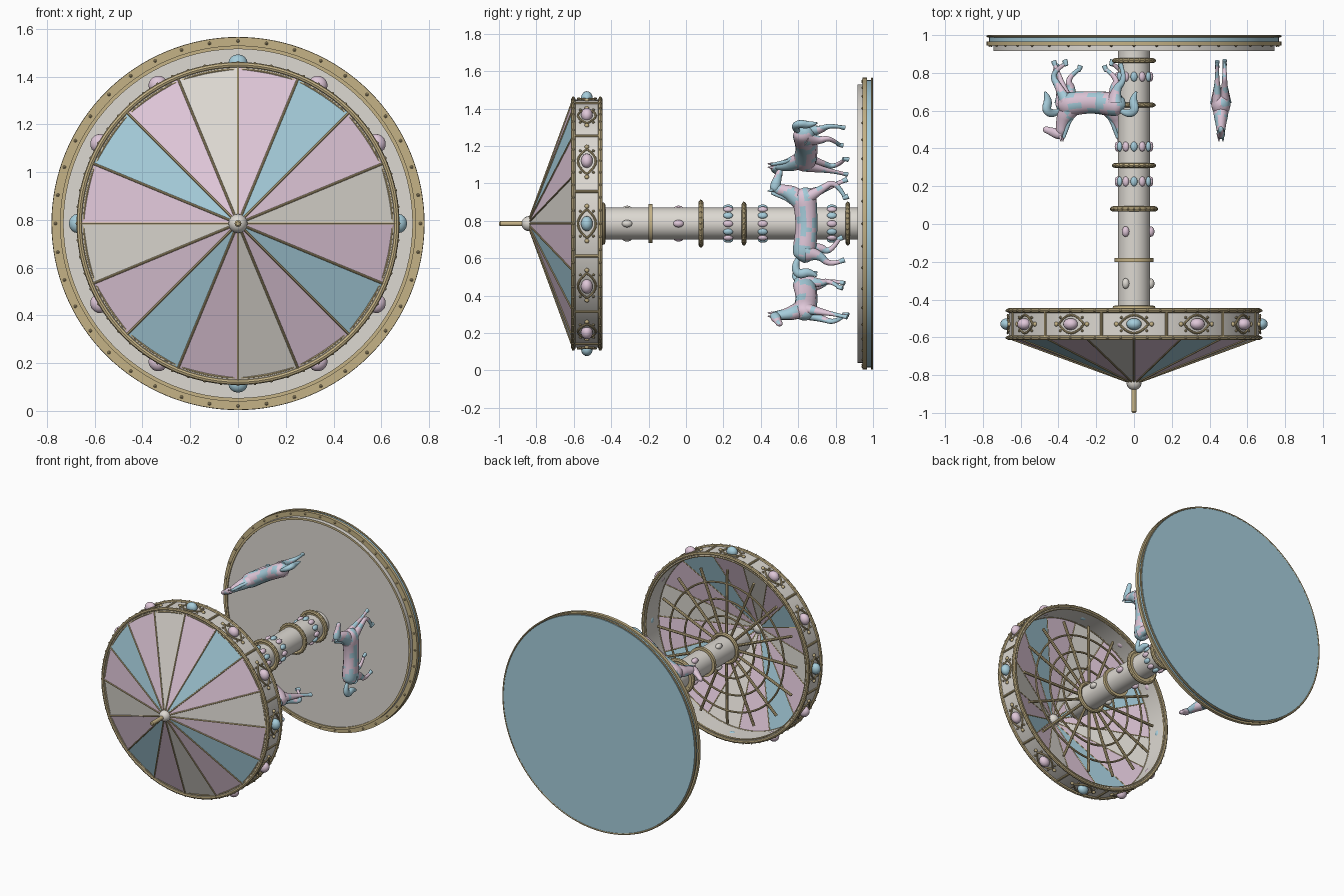
import bpy, bmesh
from math import sin, cos, pi, tau
from mathutils import Matrix, Vector, noise

cube = bpy.data.objects.get("Cube")
if cube:
    bpy.data.objects.remove(cube)

# Colours
MATS = []
for label, rgb in (("cream", (.72, .69, .64)), ("gold", (.56, .45, .24)),
                   ("pink", (.74, .57, .69)), ("blue", (.38, .61, .71))):
    m = bpy.data.materials.new(label)
    m.use_nodes = True
    m.diffuse_color = (*rgb, 1)
    m.node_tree.nodes["Principled BSDF"].inputs["Base Color"].default_value = (*rgb, 1)
    MATS.append(m)
CREAM, GOLD, PINK, BLUE = range(4)

# Everything is built upright about the z axis, then laid on its back
LAY = Matrix.Translation((0, 0, .785)) @ Matrix.Rotation(pi / 2, 4, "X")


def polar(a, r, h):
    return Vector((r * cos(a), r * sin(a), h))


def finish(name, bm, sharp=.6, place=Matrix()):
    bmesh.ops.recalc_face_normals(bm, faces=bm.faces)
    me = bpy.data.meshes.new(name)
    bm.to_mesh(me)
    bm.free()
    for m in MATS:
        me.materials.append(m)
    me.shade_smooth()
    me.set_sharp_from_angle(angle=sharp)
    ob = bpy.data.objects.new(name, me)
    bpy.context.collection.objects.link(ob)
    ob.matrix_world = LAY @ place
    return ob


def lathe(bm, profile, mats, seg=96, closed=False):
    """Revolve (r, h) points; mats is one index or one per profile step."""
    rings = [[bm.verts.new(polar(tau * i / seg, r, h)) for i in range(seg)] for r, h in profile]
    steps = len(rings) if closed else len(rings) - 1
    for k in range(steps):
        lo, hi = rings[k], rings[(k + 1) % len(rings)]
        for i in range(seg):
            j = (i + 1) % seg
            f = bm.faces.new((lo[i], lo[j], hi[j], hi[i]))
            f.material_index = mats if isinstance(mats, int) else mats[k]
    bmesh.ops.remove_doubles(bm, verts=bm.verts, dist=1e-5)


def hoop(bm, r, h, t, seg=72, stretch=1):
    lathe(bm, [(r + t * cos(q * tau / 8), h + stretch * t * sin(q * tau / 8)) for q in range(8)],
          GOLD, seg, True)


def ball(bm, a, r, h, size, mat, fine=True):
    """Ellipsoid sized (radial, tangent, axial) at a polar position."""
    mx = Matrix.Rotation(a, 4, "Z") @ Matrix.Translation((r, 0, h)) @ Matrix.Diagonal((*size, 1))
    if fine:
        out = bmesh.ops.create_uvsphere(bm, u_segments=16, v_segments=10, radius=1, matrix=mx)
    else:
        out = bmesh.ops.create_icosphere(bm, subdivisions=1, radius=1, matrix=mx)
    for f in {f for v in out["verts"] for f in v.link_faces}:
        f.material_index = mat


def beads(bm, n, r, h, t):
    for i in range(n):
        ball(bm, tau * i / n, r, h, (t, t, t), GOLD, False)


def tube(bm, pts, radii, mat=GOLD, cyclic=False, smooth=False, sides=2):
    """Sweep a round section along points, with a radius at each one."""
    cu = bpy.data.curves.new("sweep", "CURVE")
    cu.dimensions = "3D"
    cu.bevel_depth, cu.bevel_resolution, cu.use_fill_caps = 1, sides, True
    cu.resolution_u = 8
    sp = cu.splines.new("NURBS" if smooth else "POLY")
    sp.points.add(len(pts) - 1)
    for i, (p, co) in enumerate(zip(sp.points, pts)):
        p.co = (*co, 1)
        p.radius = radii if isinstance(radii, float) else radii[i]
    sp.use_cyclic_u = cyclic
    if smooth:
        sp.order_u, sp.use_endpoint_u = 3, True
    ob = bpy.data.objects.new("sweep", cu)
    me = bpy.data.meshes.new_from_object(ob)
    start = len(bm.faces)
    bm.from_mesh(me)
    bm.faces.ensure_lookup_table()
    for f in bm.faces[start:]:
        f.material_index = mat
    bpy.data.objects.remove(ob)
    bpy.data.curves.remove(cu)
    bpy.data.meshes.remove(me)


# Round platform with stepped gold rim
bm = bmesh.new()
lathe(bm, [(0, -1), (.768, -1), (.768, -.967), (.78, -.967), (.78, -.945), (.745, -.945),
           (.745, -.917), (.73, -.917), (.73, -.925), (0, -.925)],
      [BLUE, BLUE, GOLD, GOLD, GOLD, CREAM, GOLD, GOLD, CREAM], 128)
hoop(bm, .775, -.994, .006, 128)
beads(bm, 40, .764, -.945, .008)
finish("platform", bm)

# Central column
bm = bmesh.new()
lathe(bm, [(0, -.925), (.085, -.925), (.085, .62), (0, .62)], CREAM, 48)
finish("column", bm)

# Gold collars on the column
bm = bmesh.new()
for h, r, t in ((-.865, .102, .013), (-.63, .1, .012), (-.31, .102, .013), (-.08, .112, .014)):
    hoop(bm, r, h, t, 48)
    lathe(bm, [(.08, h - .008), (r, h - .008), (r, h + .008), (.08, h + .008)], GOLD, 48)
    beads(bm, 24, r + t * .6, h, .009)
lathe(bm, [(.08, .18), (.104, .18), (.104, .2), (.08, .2)], GOLD, 48)
hoop(bm, .1, .445, .014, 48)
finish("column_collars", bm)

# Jewels set into the column
bm = bmesh.new()
for h in (-.78, -.41, -.225):
    for i in range(12):
        ball(bm, tau * i / 12, .088, h, (.014, .018, .026), (PINK, BLUE)[i % 2])
for h in (.04, .315):
    for i in range(3):
        ball(bm, tau * i / 3, .088, h, (.02, .02, .028), CREAM if h > .1 else PINK)
finish("column_jewels", bm)

# Sixteen-sided canopy roof in coloured wedges
bm = bmesh.new()
lathe(bm, [(.655, .605), (0, .845)], CREAM, 16)
for f in bm.faces:
    c = f.calc_center_median()
    k = int((Vector((c.x, c.y)).angle_signed(Vector((1, 0))) % tau) / (tau / 16))
    f.material_index = (CREAM, PINK, BLUE, PINK)[k % 4]
finish("canopy_roof", bm, .01)

# Seams and roof finial
bm = bmesh.new()
for i in range(16):
    a = tau * i / 16
    tube(bm, [polar(a, .655, .607), polar(a, .02, .84)], .005)
finish("roof_seams", bm)
bm = bmesh.new()
ball(bm, 0, 0, .84, (.04, .04, .04), CREAM)
lathe(bm, [(0, .86), (.014, .86), (.014, .992), (.008, 1), (0, 1)], GOLD, 16)
finish("roof_finial", bm)

# Canopy drum with gold edges and dividers
bm = bmesh.new()
lathe(bm, [(.663, .455), (.663, .605), (.642, .605), (.642, .455)], CREAM, 96, True)
finish("canopy_drum", bm)
bm = bmesh.new()
for h in (.458, .602):
    hoop(bm, .664, h, .012, 96)
    beads(bm, 60, .673, h, .008)
    hoop(bm, .645, h, .006, 96)
for i in range(12):
    a = tau * (i + .5) / 12
    tube(bm, [polar(a, .664, .455), polar(a, .664, .605)], .008)
finish("drum_trim", bm)

# Eye-shaped frames with jewels round the drum
frames, jewels = bmesh.new(), bmesh.new()
for i in range(12):
    a = tau * i / 12
    loop = []
    for q in range(24):
        t = cos(tau * q / 24)
        bulge = .048 * (1 - t * t) * (1 if q < 12 else -1)
        loop.append(polar(a + .115 * t, .668, .53 + bulge))
    tube(frames, loop, .006, cyclic=True)
    for side in (-1, 1):
        ball(frames, a + side * .14, .667, .53, (.01, .012, .012), GOLD)
        for up in (-1, 1):
            ball(frames, a + side * .1, .667, .53 + up * .035, (.008, .008, .008), GOLD, False)
    ball(jewels, a, .672, .53, (.036, .04, .031), BLUE if i % 3 == 0 else PINK)
finish("drum_frames", frames)
finish("drum_jewels", jewels)

# Spokes and hoops under the canopy
bm = bmesh.new()
for i in range(16):
    a = tau * i / 16
    tube(bm, [polar(a, .08, .465), polar(a, .56, .475)], .010)
for r in (.22, .34, .46):
    hoop(bm, r, .47, .007)
finish("canopy_spokes", bm)


# Horses: each part is a list of (forward, height, radius), swept at a side offset
def part(bm, side, rows, mat=PINK):
    tube(bm, [(side, s, h) for s, h, r in rows], [r for s, h, r in rows], mat, smooth=True, sides=4)


def horse(name, angle):
    bm = bmesh.new()
    part(bm, 0, [(-.205, -.62, .01), (-.195, -.625, .045), (-.15, -.632, .064), (-.03, -.645, .058),
                 (.06, -.642, .06), (.14, -.632, .066), (.185, -.622, .042), (.19, -.62, .01)])
    part(bm, 0, [(.1, -.63, .05), (.15, -.585, .05), (.175, -.53, .034), (.185, -.48, .026),
                 (.19, -.465, .01)])
    part(bm, 0, [(.17, -.47, .006), (.175, -.472, .025), (.21, -.48, .029), (.25, -.492, .019),
                 (.283, -.503, .018), (.288, -.505, .006)])
    for side in (-.013, .013):
        part(bm, side, [(.18, -.465, .009), (.175, -.45, .008), (.175, -.437, .002)])
    legs = (((.15, -.65, .035), (.18, -.72, .021), (.205, -.79, .012), (.23, -.845, .011)),
            ((.14, -.65, .035), (.18, -.72, .02), (.235, -.8, .014), (.14, -.85, .010)),
            ((-.15, -.64, .045), (-.12, -.71, .025), (-.16, -.77, .013), (-.08, -.82, .011)),
            ((-.16, -.64, .045), (-.16, -.71, .025), (-.225, -.765, .013), (-.2, -.83, .011)))
    for i, rows in enumerate(legs):
        part(bm, .024 if i % 2 else -.024, rows)
    # Dappled coat
    for f in bm.faces:
        c = f.calc_center_median()
        if noise.noise(c * 17 + Vector((angle, 3, 1))) > .06:
            f.material_index = BLUE
    # Hooves, mane and tail
    for i, rows in enumerate(legs):
        s, h, r = rows[-1]
        x = .024 if i % 2 else -.024
        part(bm, x, [(s - .005, h + .012, .010), (s, h, .013), (s + .007, h - .018, .015)], BLUE)
    part(bm, 0, [(.165, -.455, .008), (.15, -.5, .013), (.13, -.55, .013), (.09, -.585, .008)], BLUE)
    part(bm, 0, [(-.185, -.6, .012), (-.225, -.58, .02), (-.275, -.6, .025), (-.255, -.66, .024),
                 (-.28, -.7, .006)], BLUE)
    for v in bm.verts:
        v.co.x = v.co.x * .82 + .46
    finish(name, bm, 1, Matrix.Rotation(angle, 4, "Z"))


for i, name in enumerate(("left_horse", "upper_horse", "lower_horse")):
    horse(name, tau * i / 3)
